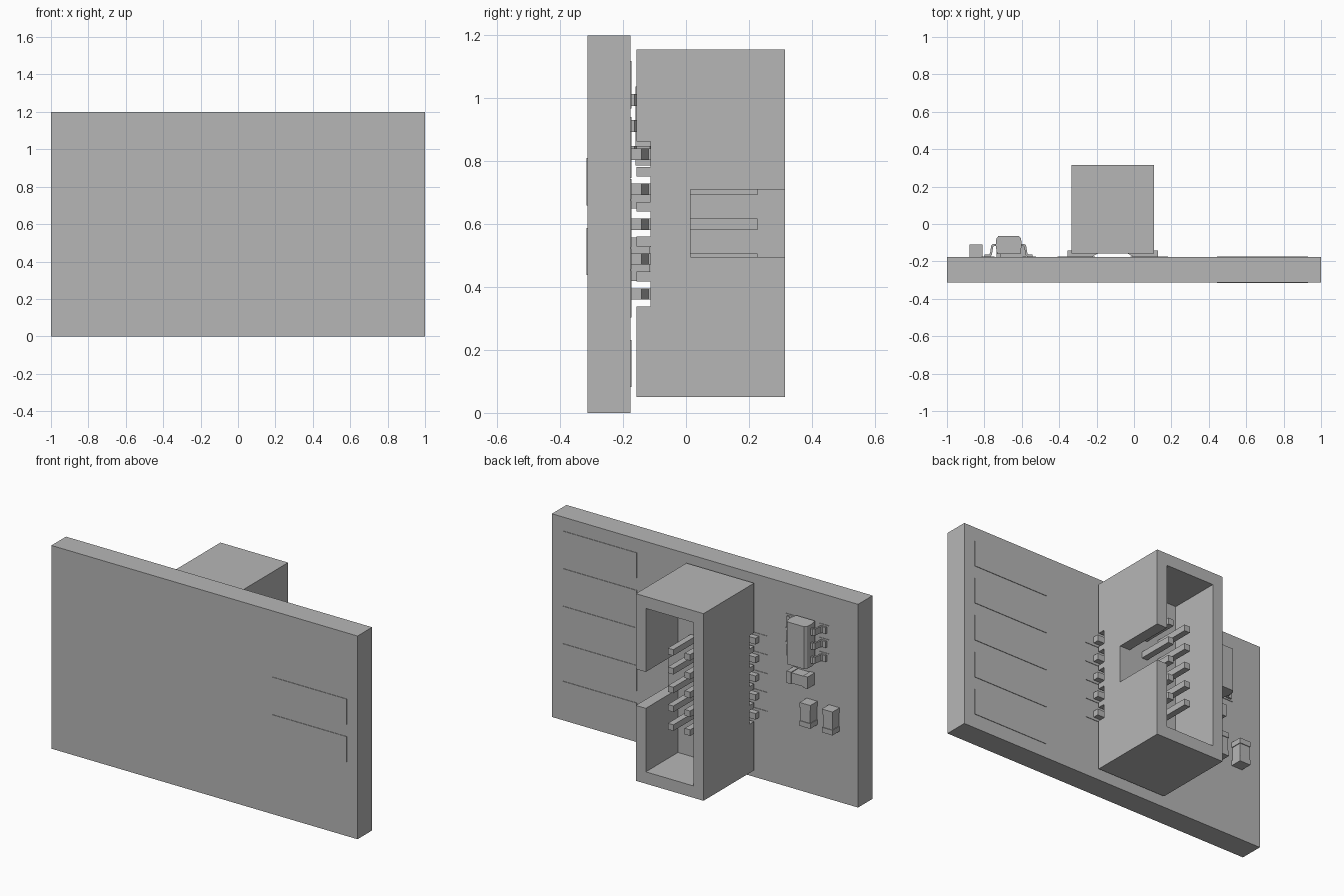
import bpy
import bmesh
from mathutils import Vector

if "Cube" in bpy.data.objects:
    bpy.data.objects.remove(bpy.data.objects["Cube"], do_unlink=True)

grey = bpy.data.materials.new("plain_grey")
grey.use_nodes = True
tone = (0.47, 0.47, 0.47, 1)
grey.diffuse_color = tone
grey.node_tree.nodes["Principled BSDF"].inputs["Base Color"].default_value = tone

BACK = -0.177                                   # rear surface of the board
ROWS = [0.6 + 0.111 * i for i in range(-2, 3)]  # connector pin heights
MID = -0.114                                    # connector centre in x


def finish(name, bm):
    bmesh.ops.recalc_face_normals(bm, faces=bm.faces)
    mesh = bpy.data.meshes.new(name)
    bm.to_mesh(mesh)
    bm.free()
    mesh.materials.append(grey)
    ob = bpy.data.objects.new(name, mesh)
    bpy.context.collection.objects.link(ob)
    return ob


def add_box(bm, x, y, z):
    verts = bmesh.ops.create_cube(bm, size=1)["verts"]
    for v in verts:
        v.co = Vector([(a + b) / 2 + c * (b - a) for (a, b), c in zip((x, y, z), v.co)])


def boxes(name, items):
    bm = bmesh.new()
    for item in items:
        add_box(bm, *item)
    return finish(name, bm)


def add_profile(bm, points, z0, z1):
    """Extrude an outline in x and y from z0 to z1."""
    face = bm.faces.new([bm.verts.new((x, y, z0)) for x, y in points])
    new = bmesh.ops.extrude_face_region(bm, geom=[face])["geom"]
    for v in new:
        if isinstance(v, bmesh.types.BMVert):
            v.co.z = z1


def span(centre, width):
    return (centre - width / 2, centre + width / 2)


def cut(ob, items):
    cutter = boxes("cutter", items)
    cutter.hide_render = True
    mod = ob.modifiers.new("cut", "BOOLEAN")
    mod.operation = "DIFFERENCE"
    mod.solver = "EXACT"
    mod.object = cutter
    bpy.context.view_layer.objects.active = ob
    bpy.ops.object.modifier_apply(modifier=mod.name)
    bpy.data.objects.remove(cutter, do_unlink=True)


# Board
boxes("board", [((-1, 1), (-0.313, BACK), (0, 1.2))])

# Long edge pads on both faces
long_pad = (0.445, 0.93)
boxes("rear_edge_pads", [(long_pad, (BACK, BACK + 0.003), span(0.6 + 0.2217 * i, 0.15))
                         for i in range(-2, 3)])
boxes("front_edge_pads", [(long_pad, (-0.316, -0.313), span(z, 0.15)) for z in (0.513, 0.735)])

# Connector shroud: cavity, key slot and recesses under the base
shroud = boxes("connector_shroud", [((-0.335, 0.107), (-0.157, 0.315), (0.05, 1.155))])
cut(shroud, [((-0.27, 0.042), (0.015, 0.4), (0.12, 1.085))])
cut(shroud, [((0, 0.2), (0.015, 0.4), (0.495, 0.71))])
cut(shroud, [((-0.5, 0.3), (-0.2, -0.113), span(z, 0.08)) for z in ROWS])

# Connector pins, bent feet and their pads
bm = bmesh.new()
pads = []
for side in (-1, 1):
    foot = [(0.241, BACK), (0.115, BACK), (0.055, -0.145), (0.055, -0.12),
            (0.075, -0.12), (0.13, -0.141), (0.241, -0.141)]
    for z in ROWS:
        z0, z1 = span(z, 0.036)
        add_profile(bm, [(MID + side * x, y) for x, y in foot], z0, z1)
        add_box(bm, span(MID + side * 0.055, 0.036), (-0.145, 0.228), (z0, z1))
        pads.append((span(MID + side * 0.195, 0.2), (BACK, BACK + 0.003), span(z, 0.066)))
finish("connector_pins", bm)
boxes("connector_pads", pads)

# Small chip with chamfered body
chip_x, chip_z = -0.67, 0.912
bm = bmesh.new()
half = [(0.062, -0.16), (0.07, -0.113), (0.066, -0.078), (0.056, -0.065)]
outline = half + [(-x, y) for x, y in reversed(half)]
add_profile(bm, [(chip_x + x, y) for x, y in outline], chip_z - 0.125, chip_z + 0.125)
finish("chip_body", bm)

# Gull-wing leads and their pads
lead = [(0.06, -0.106), (0.083, -0.106), (0.093, -0.114), (0.1, -0.158), (0.107, -0.163),
        (0.128, -0.163), (0.128, -0.174), (0.1, -0.174), (0.09, -0.166),
        (0.083, -0.122), (0.078, -0.118), (0.06, -0.118)]
bm = bmesh.new()
pads = []
for side in (-1, 1):
    for i in (-1, 0, 1):
        z = chip_z + 0.083 * i
        add_profile(bm, [(chip_x + side * x, y) for x, y in lead], *span(z, 0.038))
        pads.append((span(chip_x + side * 0.11, 0.07), (BACK, BACK + 0.003), span(z, 0.056)))
finish("chip_leads", bm)
boxes("chip_pads", pads)


# Passive components: two end caps and a slightly slimmer body
def passive(name, x, z, upright):
    def part(offset, length, width, top):
        if upright:
            return (span(x, width), (BACK, top), span(z + offset, length))
        return (span(x + offset, length), (BACK, top), span(z, width))
    boxes(name + "_ends", [part(s * 0.054, 0.03, 0.07, -0.11) for s in (-1, 1)])
    boxes(name + "_body", [part(0, 0.08, 0.062, -0.114)])


passive("inner_passive", -0.7, 0.488, True)
passive("outer_passive", -0.845, 0.488, True)
passive("chip_passive", -0.648, 0.685, False)
